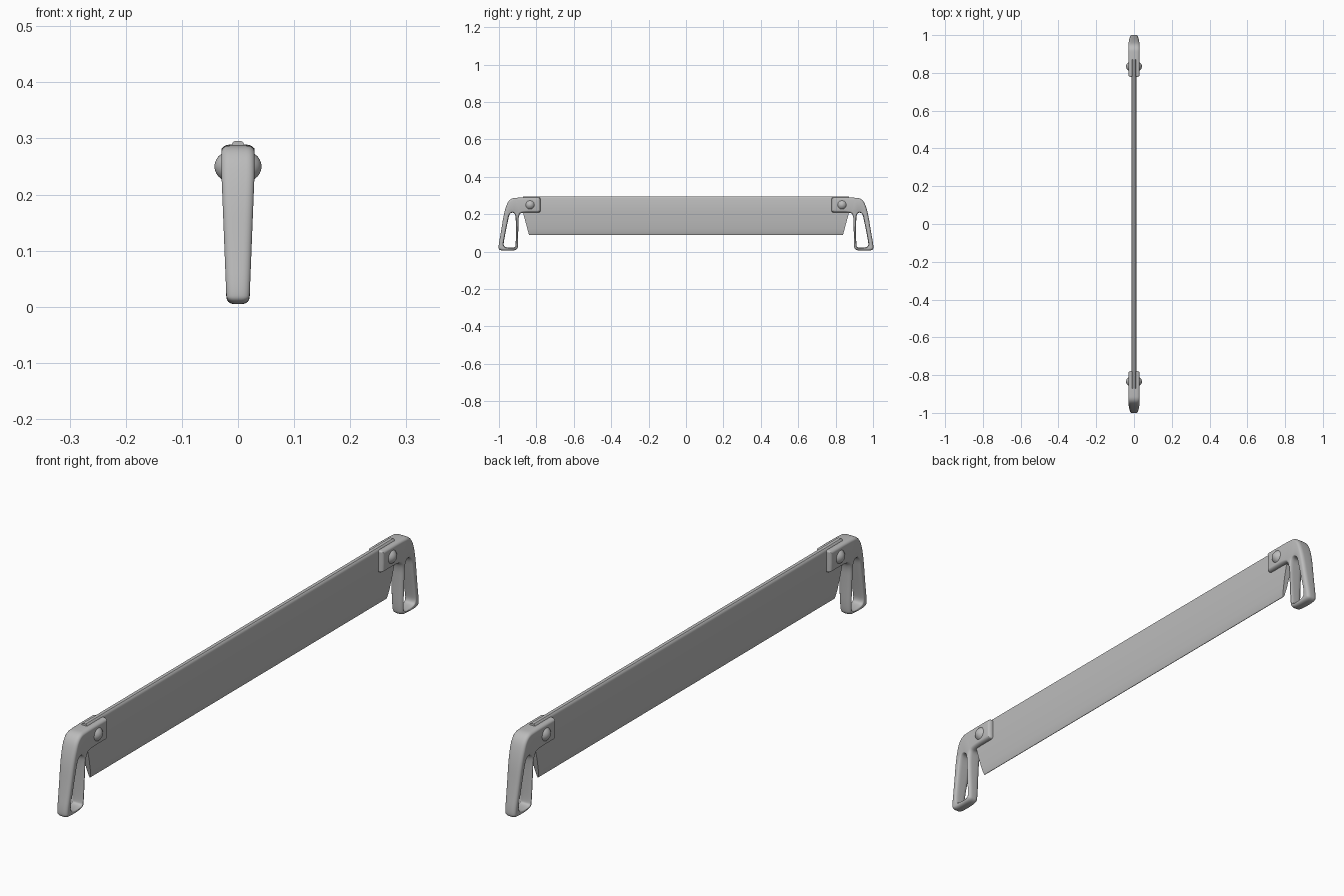
import bpy, bmesh, math
from mathutils import Vector

if "Cube" in bpy.data.objects:
    bpy.data.objects.remove(bpy.data.objects["Cube"])

gray = bpy.data.materials.new("satin gray")
gray.diffuse_color = (0.5, 0.5, 0.5, 1)
gray.use_nodes = True
gray.node_tree.nodes["Principled BSDF"].inputs["Base Color"].default_value = gray.diffuse_color


def finish(bm, name, angle=40):
    bmesh.ops.recalc_face_normals(bm, faces=bm.faces[:])
    me = bpy.data.meshes.new(name)
    bm.to_mesh(me)
    bm.free()
    ob = bpy.data.objects.new(name, me)
    bpy.context.collection.objects.link(ob)
    me.materials.append(gray)
    bpy.ops.object.select_all(action='DESELECT')
    ob.select_set(True)
    bpy.context.view_layer.objects.active = ob
    bpy.ops.object.shade_smooth_by_angle(angle=math.radians(angle))
    return ob


def rounded(points, steps=3):
    """Corner cutting that turns a rough outline into a smooth one."""
    pts = [Vector(p) for p in points]
    for _ in range(steps):
        pairs = list(zip(pts, pts[1:] + pts[:1]))
        pts = [q for a, b in pairs for q in (a.lerp(b, .25), a.lerp(b, .75))]
    return pts


def inset(pts, d):
    """Offset a closed outline to the left of its direction."""
    out = []
    for i, p in enumerate(pts):
        t = (pts[(i + 1) % len(pts)] - pts[i - 1]).normalized()
        out.append(p + Vector((-t.y, t.x)) * d)
    return out


# Blade: thick rounded spine tapering to a thin edge, with angled ends
half = [(.006, .2955), (.010, .292), (.012, .286), (.012, .21),
        (.0105, .16), (.0075, .12), (.004, .098), (.001, .090)]
section = half + [(-x, z) for x, z in reversed(half)]
bm = bmesh.new()
rings = []
for s in (-1, 1):
    rings.append([bm.verts.new((x, s * (.872 - max(0, .21 - z) * .27), z))
                  for x, z in section])
n = len(section)
for i in range(n):
    j = (i + 1) % n
    bm.faces.new((rings[0][i], rings[0][j], rings[1][j], rings[1][i]))
for i in range(n // 2 - 1):  # end caps as strips
    for r in rings:
        bm.faces.new((r[i], r[i + 1], r[n - 2 - i], r[n - 1 - i]))
finish(bm, "blade")

# Handle outlines in (y, z): outside counter-clockwise, opening clockwise
outer = rounded([(-.779, .210), (-.779, .225), (-.779, .275), (-.779, .289),
                 (-.795, .289), (-.885, .289), (-.945, .285), (-.972, .215),
                 (-.990, .100), (-1.003, .030), (-1.000, .006), (-.950, .004),
                 (-.902, .008), (-.897, .035), (-.897, .120), (-.895, .200),
                 (-.870, .210), (-.795, .210)])
hole = rounded([(-.943, .208), (-.914, .208), (-.909, .160), (-.910, .035),
                (-.916, .021), (-.964, .022), (-.976, .032), (-.973, .060),
                (-.955, .150)])


def half_width(z):
    return .0200 + .0095 * min(1, max(0, z) / .24)


def handle(side, name):
    bm = bmesh.new()
    steps = 5
    profile = [(k / steps * math.pi / 2) for k in range(steps + 1)]
    levels = [(-1, a) for a in reversed(profile)] + [(1, a) for a in profile]
    caps = ([], [])
    for outline, depth in ((outer, .010), (hole, .005)):
        # make the left side of the direction the solid side
        area = sum(a.x * b.y - b.x * a.y
                   for a, b in zip(outline, outline[1:] + outline[:1]))
        pts = outline
        if (area > 0) != (outline is outer):
            pts = list(reversed(outline))
        loops = []
        for s, a in levels:
            ring = inset(pts, depth * (1 - math.cos(a)))
            loops.append([bm.verts.new((
                s * (half_width(p.y) - .015 * (1 - math.sin(a))),
                side * -q.x, q.y)) for p, q in zip(pts, ring)])
        m = len(pts)
        for la, lb in zip(loops, loops[1:]):
            for i in range(m):
                j = (i + 1) % m
                bm.faces.new((la[i], la[j], lb[j], lb[i]))
        for cap, ring in zip(caps, (loops[0], loops[-1])):
            cap += [bm.edges.get((ring[i], ring[(i + 1) % m]))
                    for i in range(m)]
    for cap in caps:
        bmesh.ops.triangle_fill(bm, edges=cap, use_beauty=True,
                                normal=(1, 0, 0))
    finish(bm, name, 50)


# Handles and domed rivets at both ends
for side, label in ((-1, "front"), (1, "back")):
    handle(side, label + "_handle")
    bm = bmesh.new()
    bmesh.ops.create_uvsphere(bm, u_segments=24, v_segments=16, radius=1)
    for v in bm.verts:
        v.co = Vector((v.co.z * .042, v.co.x * .032 + side * .834,
                       v.co.y * .032 + .250))
    finish(bm, label + "_rivet")
